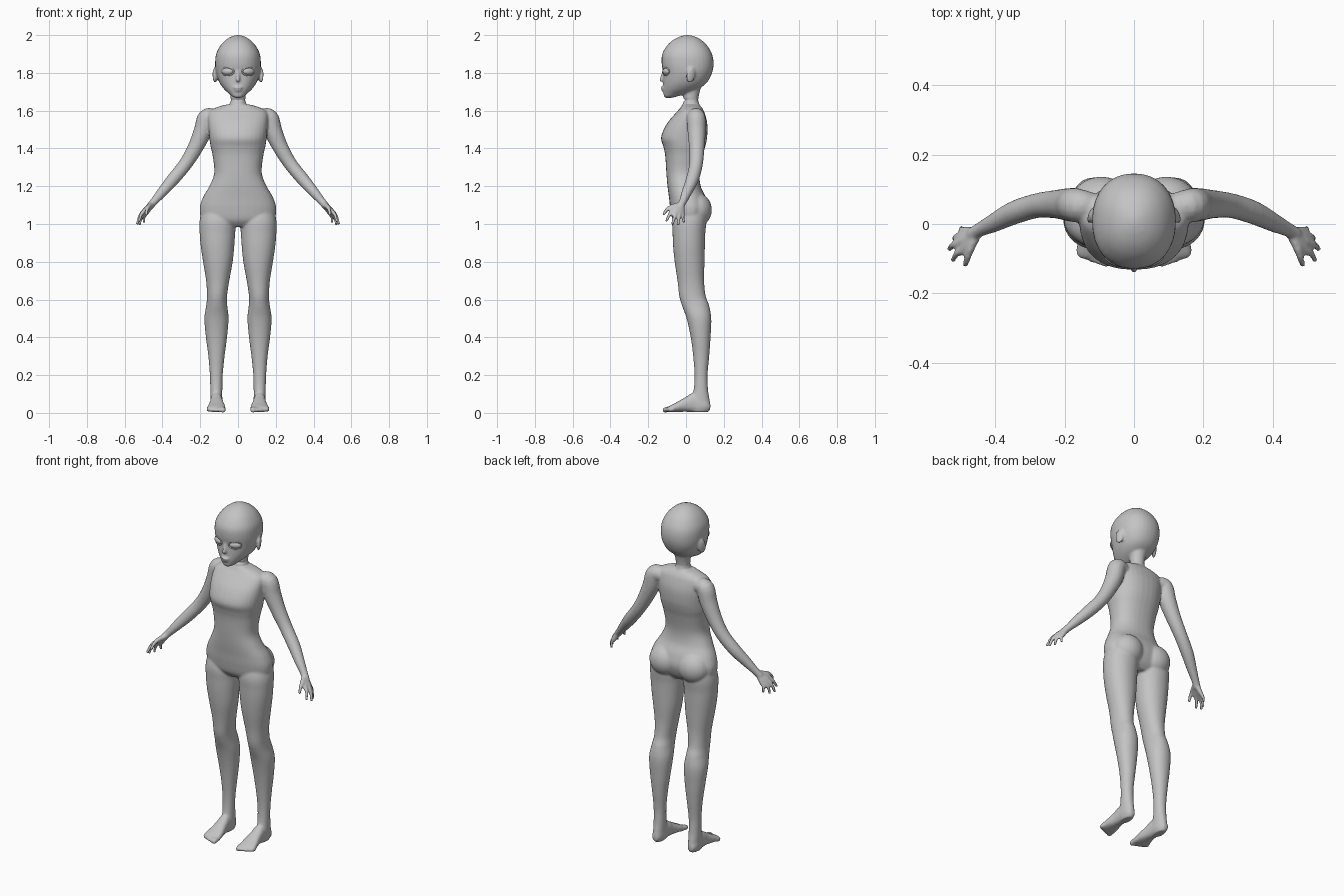
import bpy, bmesh, math
from mathutils import Vector, Matrix

SEG = 32
grey = bpy.data.materials.new("plain grey")
grey.diffuse_color = (0.55, 0.55, 0.55, 1)


def smooth_rows(rows, n=5):
    """Catmull-Rom interpolation through rows of numbers."""
    rows = [Vector(r) for r in rows]
    out = []
    for i in range(len(rows) - 1):
        a, b, c, d = rows[max(i - 1, 0)], rows[i], rows[i + 1], rows[min(i + 2, len(rows) - 1)]
        for k in range(n):
            t = k / n
            out.append(b + (c - a) * (t / 2) + (a * 2 - b * 5 + c * 4 - d) * (t * t / 2)
                       + (b * 3 - a - c * 3 + d) * (t ** 3 / 2))
    return out + [rows[-1]]


def skin(bm, rings):
    """Bridge closed rings of points and cap both ends."""
    vs = [[bm.verts.new(p) for p in r] for r in rings]
    n = len(vs[0])
    for a, b in zip(vs, vs[1:]):
        for i in range(n):
            bm.faces.new((a[i], a[(i + 1) % n], b[(i + 1) % n], b[i]))
    bm.faces.new(vs[0][::-1])
    bm.faces.new(vs[-1])


def loft(bm, rows, power=2.0, along="z", side=1):
    """Rows are (position, u0, u1, v0, v1); sections are superellipses."""
    rings = []
    for t, u0, u1, v0, v1 in smooth_rows(rows):
        ring = []
        for i in range(SEG):
            a = 2 * math.pi * i / SEG
            c, s = math.cos(a), math.sin(a)
            u = (u0 + u1) / 2 + (u1 - u0) / 2 * math.copysign(abs(c) ** (2 / power), c)
            v = (v0 + v1) / 2 + (v1 - v0) / 2 * math.copysign(abs(s) ** (2 / power), s)
            ring.append((side * u, v, t) if along == "z" else (side * u, t, v))
        rings.append(ring)
    skin(bm, rings)


def tube(bm, rows, side=1):
    """Rows are (x, y, z, radius); round tube with domed ends."""
    pts = smooth_rows(rows)
    rings = []
    for i, p in enumerate(pts):
        d = (pts[min(i + 1, len(pts) - 1)] - pts[max(i - 1, 0)]).to_3d().normalized()
        q = d.to_track_quat('Z', 'Y')
        steps = [(0, 1)]
        if i == 0:
            steps = [(-.98, .2), (-.8, .6), (-.4, .92), (0, 1)]
        elif i == len(pts) - 1:
            steps = [(0, 1), (.4, .92), (.8, .6), (.98, .2)]
        for h, w in steps:
            ring = []
            for k in range(16):
                a = math.pi * k / 8
                o = p.to_3d() + q @ Vector((math.cos(a) * w, math.sin(a) * w, h)) * p[3]
                ring.append((side * o.x, o.y, o.z))
            rings.append(ring)
    skin(bm, rings)


def ball(bm, centre, radii, rot=(0, 0, 0)):
    m = Matrix.Translation(centre)
    for ang, ax in zip(rot, "XYZ"):
        m = m @ Matrix.Rotation(math.radians(ang), 4, ax)
    bmesh.ops.create_uvsphere(bm, u_segments=24, v_segments=14, radius=1,
                              matrix=m @ Matrix.Diagonal((*radii, 1)))


def finish(bm, name):
    bmesh.ops.recalc_face_normals(bm, faces=bm.faces)
    me = bpy.data.meshes.new(name)
    bm.to_mesh(me)
    bm.free()
    me.materials.append(grey)
    for p in me.polygons:
        p.use_smooth = True
    ob = bpy.data.objects.new(name, me)
    bpy.context.collection.objects.link(ob)
    return ob


body = bmesh.new()

# Torso: height, x range, y range
torso = [(0.985, .10, -.04, .07), (1.02, .185, -.07, .10), (1.08, .203, -.083, .118),
         (1.14, .186, -.09, .105), (1.20, .152, -.098, .078), (1.27, .126, -.104, .072),
         (1.36, .134, -.110, .088), (1.41, .145, -.120, .102), (1.46, .152, -.132, .112),
         (1.53, .158, -.102, .113), (1.59, .155, -.052, .098), (1.615, .12, -.03, .085),
         (1.632, .065, -.02, .07)]
loft(body, [(z, -w, w, a, b) for z, w, a, b in torso], 2.3)

# Neck
tube(body, [(0, .04, 1.56, .055), (0, .026, 1.64, .042), (0, .028, 1.69, .042), (0, .035, 1.76, .055)])

# Head
head = [(1.668, .016, -.108, -.075), (1.676, .032, -.117, -.045), (1.69, .048, -.119, .0),
        (1.715, .075, -.121, .065), (1.75, .099, -.121, .112), (1.80, .116, -.121, .138),
        (1.85, .121, -.129, .146), (1.90, .116, -.126, .138), (1.945, .093, -.100, .112),
        (1.975, .064, -.067, .08), (1.993, .033, -.03, .045), (2.0, .008, .0, .016)]
loft(body, [(z, -w, w, a, b) for z, w, a, b in head], 2.2)

# Nose and mouth
tube(body, [(0, -.117, 1.815, .007), (0, -.126, 1.78, .009), (0, -.131, 1.763, .011)])
ball(body, (0, -.122, 1.722), (.024, .012, .007))
ball(body, (0, -.119, 1.708), (.019, .012, .007))

# Leg: height, x range, y range
leg = [(1.10, .03, .185, -.05, .10), (1.02, .012, .203, -.072, .108), (.95, .015, .203, -.071, .102),
       (.88, .02, .197, -.068, .100), (.80, .028, .185, -.060, .098), (.70, .046, .169, -.045, .096),
       (.62, .058, .164, -.036, .104), (.57, .057, .168, -.022, .122), (.50, .050, .178, .003, .134),
       (.40, .058, .170, .025, .130), (.30, .071, .157, .038, .123), (.20, .081, .149, .045, .114),
       (.12, .083, .147, .040, .117), (.07, .083, .147, .025, .125), (.03, .083, .147, .02, .130),
       (.004, .092, .138, .03, .118)]
# Foot: y, x range, z range
foot = [(.128, .10, .132, .015, .05), (.10, .086, .146, .004, .08), (.04, .082, .147, .004, .105),
        (.0, .077, .150, .006, .085), (-.05, .067, .161, .005, .056), (-.085, .066, .166, .004, .038),
        (-.10, .075, .155, .006, .028)]
# Arm: x, y, z, radius
arm = [(.125, .05, 1.565, .042), (.165, .054, 1.562, .049), (.187, .056, 1.49, .048),
       (.228, .057, 1.40, .041), (.280, .053, 1.315, .036), (.345, .033, 1.235, .034),
       (.405, .003, 1.165, .027), (.442, -.015, 1.122, .021), (.465, -.028, 1.095, .020)]
# Fingers: knuckle, tip, radius
fingers = [((.492, -.072, 1.073), (.522, -.103, 1.018), .0095),
           ((.500, -.052, 1.065), (.532, -.071, 1.002), .010),
           ((.496, -.034, 1.058), (.520, -.042, .998), .0095),
           ((.486, -.018, 1.055), (.498, -.012, 1.010), .0085)]

for s in (1, -1):
    loft(body, leg, 2.1, "z", s)
    loft(body, foot, 2.3, "y", s)
    ball(body, (s * .094, .055, 1.075), (.092, .082, .09))
    # Toes, largest on the inside
    for i in range(5):
        x, r = .080 + .0195 * i, (.015, .011, .0105, .010, .0095)[i]
        tip = -.110 + .0018 * i * i
        tube(body, [(x, -.07, .021, r), (x, tip + .012, .019, r), (x, tip, .015, r)], s)
    tube(body, arm, s)
    # Hand
    for knuckle, tip, r in fingers:
        k, t = Vector(knuckle), Vector(tip)
        mid = k.lerp(t, .5) + Vector((.006, 0, .003))
        tube(body, [(.455, -.023, 1.105, .016), (*k, r * 1.35), (*mid, r), (*t, r * .85)], s)
    tube(body, [(.458, -.035, 1.100, .016), (.474, -.075, 1.092, .0125),
                (.482, -.102, 1.075, .010), (.487, -.118, 1.052, .0085)], s)
    # Ears
    ball(body, (s * .122, .025, 1.788), (.010, .025, .043), (-10, 0, s * 22))

body_ob = finish(body, "mannequin_body")
rm = body_ob.modifiers.new("merge", 'REMESH')
rm.mode = 'VOXEL'
rm.voxel_size = .006
rm.use_smooth_shade = True
sm = body_ob.modifiers.new("soften", 'SMOOTH')
sm.factor = .5
sm.iterations = 6

# Eyes and eyelid rims
for s, label in ((1, "left"), (-1, "right")):
    eye = bmesh.new()
    ball(eye, (s * .056, -.104, 1.808), (.033, .016, .019), (0, 0, s * 26))
    finish(eye, label + "_eye")
    lid = bmesh.new()
    turn = Matrix.Translation((s * .056, -.110, 1.808)) @ Matrix.Rotation(math.radians(s * 26), 4, 'Z')
    rings = []
    for i in range(SEG + 1):
        a = 2 * math.pi * i / SEG
        c, z = math.cos(a), math.sin(a)
        rings.append([turn @ Vector((c * (.034 + .0045 * math.cos(b)), .004 * math.sin(b) + .006 * c * c,
                                     z * (.021 + .0045 * math.cos(b))))
                      for b in (math.pi * k / 4 for k in range(8))])
    skin(lid, rings)
    bmesh.ops.remove_doubles(lid, verts=lid.verts, dist=1e-5)
    finish(lid, label + "_eyelid")
